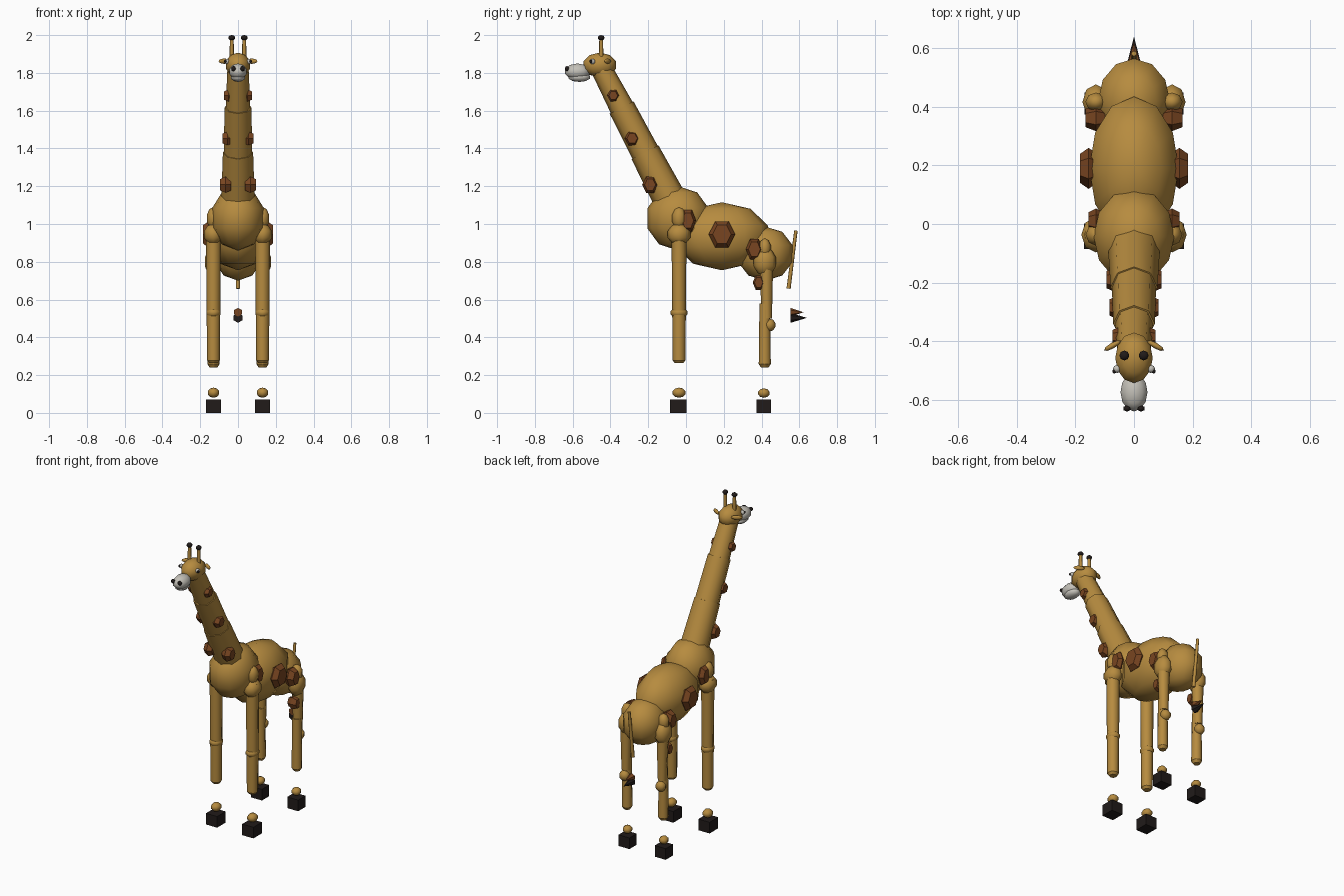
import bpy, bmesh, math
from mathutils import Vector, Matrix

if "Cube" in bpy.data.objects:
    bpy.data.objects.remove(bpy.data.objects["Cube"])


def material(name, rgb):
    m = bpy.data.materials.new(name)
    m.diffuse_color = (*rgb, 1)
    m.use_nodes = True
    m.node_tree.nodes["Principled BSDF"].inputs["Base Color"].default_value = m.diffuse_color
    return m


GOLD = material("gold_coat", (0.47, 0.26, 0.05))
BROWN = material("brown_patch", (0.19, 0.06, 0.015))
DARK = material("dark_horn", (0.015, 0.011, 0.01))
PALE = material("pale_muzzle", (0.55, 0.53, 0.48))


def finish(name, bm, mat, smooth=True, angle=50):
    me = bpy.data.meshes.new(name)
    bmesh.ops.recalc_face_normals(bm, faces=bm.faces)
    bm.to_mesh(me)
    bm.free()
    me.materials.append(mat)
    ob = bpy.data.objects.new(name, me)
    bpy.context.collection.objects.link(ob)
    if smooth:
        bpy.ops.object.select_all(action='DESELECT')
        bpy.context.view_layer.objects.active = ob
        ob.select_set(True)
        bpy.ops.object.shade_smooth_by_angle(angle=math.radians(angle))
    return ob


def ball(name, c, r, mat, seg=12, rings=5, rot_z=0):
    """Low-poly ellipsoid whose widest ring reaches the given radii."""
    bm = bmesh.new()
    bmesh.ops.create_uvsphere(bm, u_segments=seg, v_segments=rings, radius=1)
    w = 1 / math.cos(math.pi / 2 / rings) if rings % 2 else 1
    bm.transform(Matrix.Translation(c) @ Matrix.Rotation(rot_z, 4, 'Z')
                 @ Matrix.Diagonal((r[0] * w, r[1] * w, r[2], 1)))
    return finish(name, bm, mat, angle=80)


def rod(name, a, b, ra, rb, mat, sides=8, smooth=True):
    """Tapered cylinder from a to b."""
    a, b = Vector(a), Vector(b)
    d = b - a
    bm = bmesh.new()
    bmesh.ops.create_cone(bm, cap_ends=True, segments=sides, radius1=ra,
                          radius2=rb, depth=d.length)
    turn = Vector((0, 0, 1)).rotation_difference(d.normalized()).to_matrix().to_4x4()
    bm.transform(Matrix.Translation((a + b) / 2) @ turn)
    return finish(name, bm, mat, smooth)


def patch(name, c, thick, ry, rz):
    """Hexagonal coat patch, bevelled on both faces, facing sideways."""
    bm = bmesh.new()
    rings = []
    for x, s in ((-1, 0.7), (0, 1), (1, 0.7)):
        rings.append([bm.verts.new((c[0] + x * thick,
                                    c[1] + s * ry * math.cos(k * math.pi / 3),
                                    c[2] + s * rz * 1.1 * math.sin(k * math.pi / 3)))
                      for k in range(6)])
    for lo, hi in zip(rings, rings[1:]):
        for k in range(6):
            j = (k + 1) % 6
            bm.faces.new((lo[k], lo[j], hi[j], hi[k]))
    bm.faces.new(rings[0])
    bm.faces.new(rings[-1])
    return finish(name, bm, BROWN, False)


def block(name, c, size, mat):
    bm = bmesh.new()
    bmesh.ops.create_cube(bm, size=1)
    bm.transform(Matrix.Translation(c) @ Matrix.Diagonal((*size, 1)))
    return finish(name, bm, mat, False)


# Trunk
ball("chest", (0, -0.042, 1.03), (0.138, 0.163, 0.17), GOLD)
ball("belly", (0, 0.19, 0.935), (0.153, 0.245, 0.18), GOLD)
ball("rump", (0, 0.42, 0.843), (0.123, 0.145, 0.143), GOLD)

# Neck in three stepped sections
rod("neck_lower", (0, -0.06, 1.08), (0, -0.217, 1.38), 0.09, 0.08, GOLD)
rod("neck_middle", (0, -0.20, 1.347), (0, -0.341, 1.617), 0.076, 0.071, GOLD)
rod("neck_upper", (0, -0.325, 1.587), (0, -0.452, 1.83), 0.066, 0.056, GOLD)

# Head
ball("head", (0, -0.457, 1.842), (0.064, 0.086, 0.065), GOLD)
ball("muzzle", (0, -0.574, 1.807), (0.046, 0.066, 0.043), PALE)
ball("lower_jaw", (0, -0.565, 1.777), (0.037, 0.056, 0.025), PALE)

# Tail and tuft
rod("tail", (0, 0.543, 0.658), (0, 0.582, 0.965), 0.011, 0.009, GOLD)
rod("tail_tuft_brown", (0, 0.553, 0.533), (0, 0.622, 0.533), 0.023, 0, BROWN, 6, False)
rod("tail_tuft_dark", (0, 0.553, 0.503), (0, 0.64, 0.503), 0.026, 0, DARK, 6, False)

# Patches: name, centre, thickness, half length, half height
PATCHES = [
    ("neck_patch_low", (0.065, -0.19, 1.208), 0.029, 0.042, 0.045),
    ("neck_patch_mid", (0.056, -0.285, 1.453), 0.027, 0.04, 0.038),
    ("neck_patch_high", (0.05, -0.385, 1.68), 0.024, 0.033, 0.033),
    ("chest_patch", (0.13, 0.01, 1.018), 0.025, 0.043, 0.06),
    ("belly_patch", (0.155, 0.19, 0.945), 0.03, 0.07, 0.073),
    ("haunch_patch", (0.13, 0.362, 0.866), 0.035, 0.045, 0.058),
    ("thigh_patch", (0.13, 0.385, 0.69), 0.03, 0.032, 0.04),
]

for side, s in (("left", 1), ("right", -1)):
    # Face details
    ball(f"eye_{side}", (s * 0.058, -0.495, 1.86), (0.014, 0.014, 0.014), PALE, 8, 6)
    ball(f"pupil_{side}", (s * 0.067, -0.503, 1.861), (0.007, 0.008, 0.008), DARK, 8, 6)
    ball(f"nostril_{side}", (s * 0.024, -0.63, 1.822), (0.014, 0.011, 0.014), DARK, 6, 4)
    ball(f"ear_{side}", (s * 0.073, -0.415, 1.862), (0.034, 0.01, 0.014), GOLD, 8, 6,
         rot_z=-s * 0.52)
    rod(f"horn_{side}", (s * 0.033, -0.449, 1.86), (s * 0.033, -0.449, 1.985),
        0.012, 0.01, GOLD)
    ball(f"horn_tip_{side}", (s * 0.033, -0.449, 1.986), (0.017, 0.017, 0.014), DARK, 8, 5)

    for name, c, t, ry, rz in PATCHES:
        patch(f"{name}_{side}", (s * c[0], c[1], c[2]), t, ry, rz)

    # Front leg
    x = s * 0.13
    ball(f"front_shoulder_{side}", (x, -0.037, 1.03), (0.035, 0.037, 0.06), GOLD, 8, 5)
    ball(f"front_elbow_{side}", (x, -0.037, 0.945), (0.05, 0.06, 0.058), GOLD, 8, 5)
    rod(f"front_upper_leg_{side}", (x, -0.037, 0.52), (x, -0.037, 0.98), 0.036, 0.04, GOLD)
    ball(f"front_knee_{side}", (x, -0.037, 0.53), (0.038, 0.044, 0.03), GOLD, 8, 5)
    rod(f"front_lower_leg_{side}", (x, -0.037, 0.278), (x, -0.037, 0.53), 0.034, 0.036, GOLD)
    rod(f"front_leg_end_{side}", (x, -0.037, 0.263), (x, -0.037, 0.278), 0.022, 0.034, GOLD)
    ball(f"front_fetlock_{side}", (x, -0.037, 0.107), (0.03, 0.034, 0.027), GOLD, 8, 5)
    block(f"front_hoof_{side}", (x, -0.042, 0.036), (0.08, 0.087, 0.072), DARK)

    # Hind leg
    ball(f"hind_hip_{side}", (x, 0.417, 0.87), (0.036, 0.032, 0.055), GOLD, 8, 5)
    ball(f"hind_thigh_{side}", (x, 0.417, 0.80), (0.046, 0.06, 0.075), GOLD, 8, 5)
    rod(f"hind_upper_leg_{side}", (x, 0.428, 0.5), (x, 0.425, 0.78), 0.027, 0.036, GOLD)
    ball(f"hind_hock_{side}", (x, 0.443, 0.465), (0.032, 0.03, 0.034), GOLD, 8, 5)
    rod(f"hind_lower_leg_{side}", (x, 0.417, 0.258), (x, 0.417, 0.58), 0.032, 0.028, GOLD)
    rod(f"hind_leg_end_{side}", (x, 0.417, 0.24), (x, 0.417, 0.258), 0.02, 0.032, GOLD)
    ball(f"hind_fetlock_{side}", (x, 0.412, 0.105), (0.028, 0.03, 0.025), GOLD, 8, 5)
    block(f"hind_hoof_{side}", (x, 0.412, 0.036), (0.078, 0.075, 0.072), DARK)
